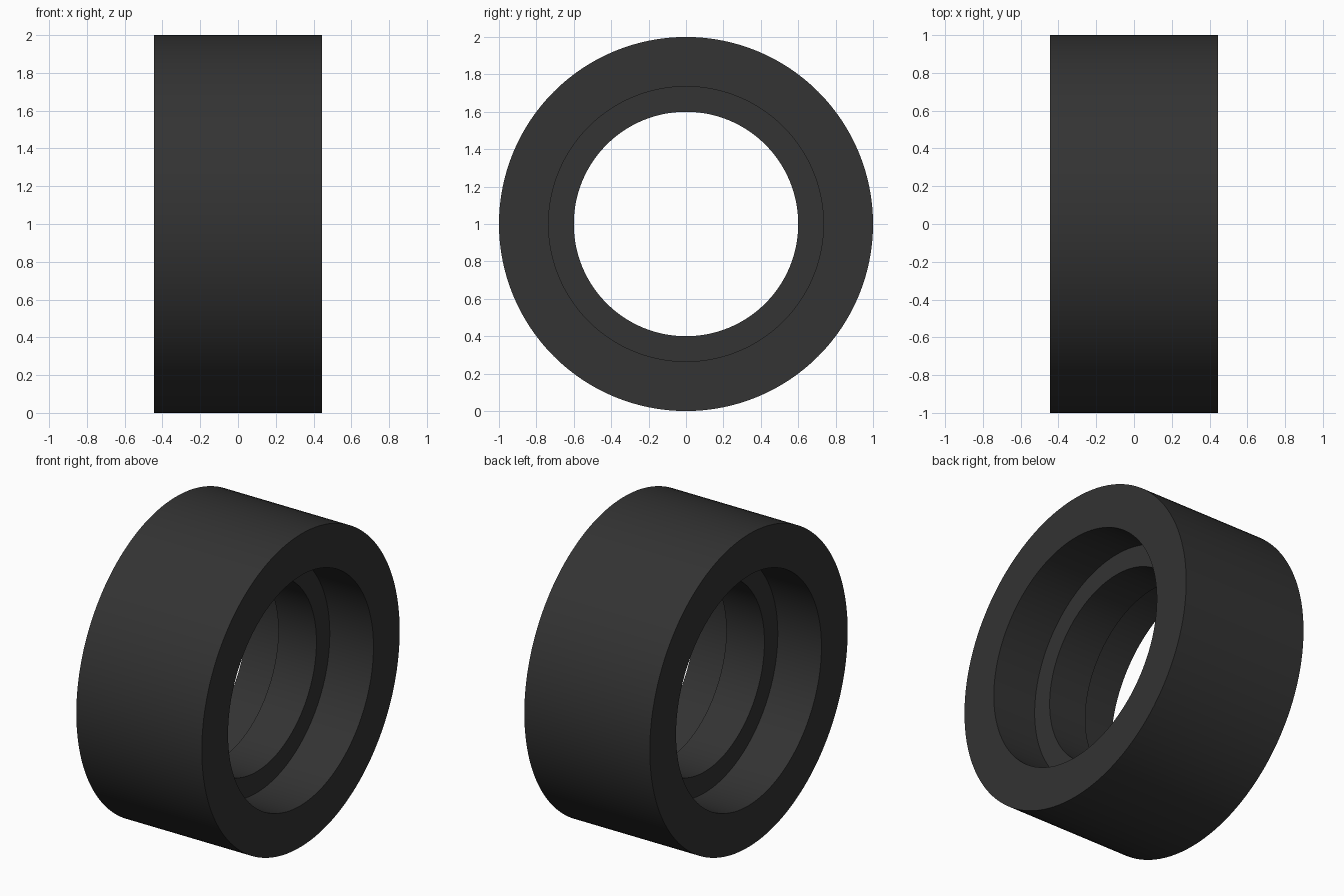
import bpy, bmesh, math
from mathutils import Matrix, Vector

if "Cube" in bpy.data.objects:
    bpy.data.objects.remove(bpy.data.objects["Cube"])

SEGMENTS = 128
HALF_WIDTH, HALF_FLANGE = 0.444, 0.135
R_OUTER, R_RECESS, R_BORE = 1.0, 0.735, 0.6

# Half cross-section (x, radius), mirrored to give a ring with a central inner flange
half = [(HALF_WIDTH, R_OUTER), (HALF_WIDTH, R_RECESS),
        (HALF_FLANGE, R_RECESS), (HALF_FLANGE, R_BORE)]
profile = half + [(-x, r) for x, r in reversed(half)]

# Revolve the closed profile around the x axis
bm = bmesh.new()
rings = []
for i in range(SEGMENTS):
    turn = Matrix.Rotation(2 * math.pi * i / SEGMENTS, 3, 'X')
    rings.append([bm.verts.new(turn @ Vector((x, 0, r)) + Vector((0, 0, 1)))
                  for x, r in profile])
n = len(profile)
for i in range(SEGMENTS):
    a, b = rings[i], rings[(i + 1) % SEGMENTS]
    for j in range(n):
        k = (j + 1) % n
        bm.faces.new((a[j], a[k], b[k], b[j]))
bmesh.ops.recalc_face_normals(bm, faces=bm.faces)

mesh = bpy.data.meshes.new("wheel_ring")
bm.to_mesh(mesh)
bm.free()
ring = bpy.data.objects.new("wheel_ring", mesh)
bpy.context.collection.objects.link(ring)

# Dark rubber colour
rubber = bpy.data.materials.new("dark_grey")
rubber.diffuse_color = (0.033, 0.033, 0.033, 1)
rubber.use_nodes = True
rubber.node_tree.nodes["Principled BSDF"].inputs["Base Color"].default_value = rubber.diffuse_color
mesh.materials.append(rubber)

# Smooth round walls, crisp rims
bpy.context.view_layer.objects.active = ring
ring.select_set(True)
bpy.ops.object.shade_smooth_by_angle(angle=math.radians(30))
